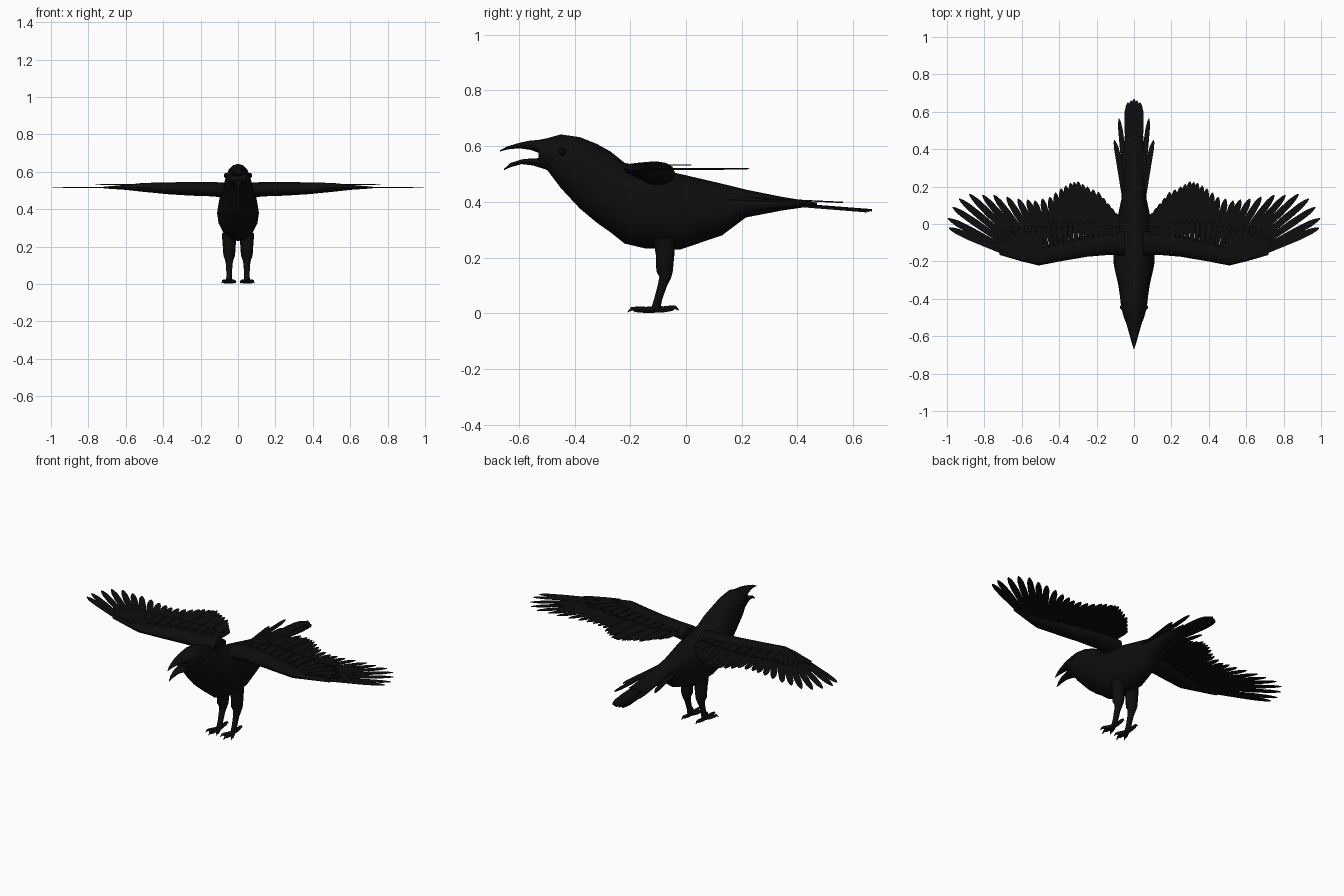
import bpy, bmesh, math
from mathutils import Vector

cube = bpy.data.objects.get("Cube")
if cube:
    bpy.data.objects.remove(cube)


def material(name, value):
    mat = bpy.data.materials.new(name)
    mat.use_nodes = True
    colour = (value, value, value, 1)
    mat.diffuse_color = colour
    mat.node_tree.nodes["Principled BSDF"].inputs["Base Color"].default_value = colour
    return mat


plumage = material("plumage black", 0.004)
eye_black = material("eye black", 0.002)


def finish(bm, name, mat=plumage, smooth=True):
    bmesh.ops.recalc_face_normals(bm, faces=bm.faces)
    mesh = bpy.data.meshes.new(name)
    bm.to_mesh(mesh)
    bm.free()
    mesh.materials.append(mat)
    obj = bpy.data.objects.new(name, mesh)
    bpy.context.collection.objects.link(obj)
    if smooth:
        bpy.ops.object.select_all(action='DESELECT')
        obj.select_set(True)
        bpy.context.view_layer.objects.active = obj
        bpy.ops.object.shade_smooth_by_angle(angle=math.radians(50))
    return obj


def loft(bm, rings, sides=14):
    """Skin elliptical rings given as (centre, half axis, half axis)."""
    loops = []
    for c, u, v in rings:
        angles = [2 * math.pi * i / sides for i in range(sides)]
        loops.append([bm.verts.new(Vector(c) + Vector(u) * math.cos(a) + Vector(v) * math.sin(a))
                      for a in angles])
    for a, b in zip(loops, loops[1:]):
        for i in range(sides):
            j = (i + 1) % sides
            bm.faces.new((a[i], a[j], b[j], b[i]))
    bm.faces.new(loops[0])
    bm.faces.new(loops[-1])


def along_y(bm, sections, sides=14):
    """Sections are (y, bottom, top, half width)."""
    loft(bm, [((0, y, (b + t) / 2), (w, 0, 0), (0, 0, (t - b) / 2))
              for y, b, t, w in sections], sides)


def tube(bm, points, sides=8):
    """Points are (x, y, z, radius)."""
    pts = [Vector(p[:3]) for p in points]
    rings = []
    for i, p in enumerate(points):
        d = (pts[min(i + 1, len(pts) - 1)] - pts[max(i - 1, 0)]).normalized()
        u = d.cross(Vector((0, 1, 0) if abs(d.z) > 0.7 else (0, 0, 1))).normalized()
        rings.append((pts[i], u * p[3], d.cross(u) * p[3]))
    loft(bm, rings, sides)


def feather(bm, root, tip, width, bend=0.0, thick=0.003):
    """Thin leaf-shaped plate from root to tip, bent sideways."""
    root, tip = Vector(root), Vector(tip)
    axis = tip - root
    across = axis.cross(Vector((0, 0, 1))).normalized()
    shape = [(0, 0.35), (0.3, 0.8), (0.7, 1), (0.88, 0.85), (0.96, 0.5), (1, 0.12)]
    right = [root + axis * t + across * (w * width + bend * t ** 3) for t, w in shape]
    left = [root + axis * t + across * (bend * t ** 3 - w * width) for t, w in shape]
    lift = Vector((0, 0, thick / 2))
    top = [bm.verts.new(p + lift) for p in right + left[::-1]]
    low = [bm.verts.new(p - lift) for p in right + left[::-1]]
    bm.faces.new(top)
    bm.faces.new(low[::-1])
    for i in range(len(top)):
        j = (i + 1) % len(top)
        bm.faces.new((top[i], low[i], low[j], top[j]))


def spread(points, count):
    """Evenly resample a polyline."""
    pts = [Vector(p) for p in points]
    out = []
    for i in range(count):
        f = i / (count - 1) * (len(pts) - 1)
        k = min(int(f), len(pts) - 2)
        out.append(pts[k].lerp(pts[k + 1], f - k))
    return out


# Body and head
bm = bmesh.new()
along_y(bm, [(-.53, .535, .622, .042), (-.5, .517, .628, .054), (-.45, .45, .642, .068),
             (-.38, .375, .632, .076), (-.32, .325, .608, .085), (-.27, .29, .58, .097),
             (-.22, .25, .54, .108), (-.147, .233, .524, .112), (-.02, .229, .5, .1),
             (.13, .28, .465, .068), (.215, .344, .444, .06), (.35, .37, .417, .056),
             (.47, .387, .397, .05)], 16)
finish(bm, "body")

# Open beak
bm = bmesh.new()
along_y(bm, [(-.47, .545, .632, .055), (-.52, .572, .624, .045), (-.56, .586, .621, .033),
             (-.6, .592, .612, .022), (-.64, .588, .6, .011), (-.667, .581, .586, .002)], 10)
finish(bm, "upper_beak")
bm = bmesh.new()
along_y(bm, [(-.46, .49, .56, .053), (-.505, .516, .558, .045), (-.55, .53, .557, .031),
             (-.59, .535, .553, .021), (-.63, .524, .54, .01), (-.653, .514, .519, .002)], 10)
finish(bm, "lower_beak")

# Tail: centre fan plus short curved feathers on each side
bm = bmesh.new()
for k in range(-2, 3):
    drop = abs(k) * .002
    feather(bm, (k * .012, .25, .402 - drop), (k * .016, .668 - abs(k) * .009, .37 - drop),
            .022, 0, .008)
for s in (-1, 1):
    feather(bm, (s * .04, .1, .42), (s * .068, .565, .398), .014, s * .012, .005)
    feather(bm, (s * .052, .1, .41), (s * .085, .45, .395), .015, s * .02, .005)
finish(bm, "tail_feathers", smooth=False)

# Feather root lines and tip lines, on the model's left side
flight_tips = [(.99, -.02), (.995, .03), (.97, .09), (.935, .135), (.88, .16), (.81, .155),
               (.75, .155), (.68, .145), (.62, .135), (.57, .13)]
inner_tips = [(.53, .125), (.45, .145), (.39, .19), (.34, .22), (.3, .228), (.25, .2),
              (.19, .17), (.14, .11), (.1, .06)]

for s, side in ((1, "left"), (-1, "right")):
    def place(p, z):
        return (s * p[0], p[1], z)

    # Wing arm
    bm = bmesh.new()
    arm = [(.05, -.17, -.04, .455, .54), (.13, -.165, -.04, .468, .545),
           (.25, -.175, -.06, .472, .545), (.38, -.197, -.09, .48, .543),
           (.51, -.222, -.13, .493, .54), (.6, -.2, -.145, .503, .53),
           (.72, -.165, -.145, .511, .52)]
    loft(bm, [((s * x, (a + b) / 2, (lo + hi) / 2), (0, (b - a) / 2, 0), (0, 0, (hi - lo) / 2))
              for x, a, b, lo, hi in arm], 12)
    finish(bm, side + "_wing_arm")

    # Long outer feathers, then dense inner feathers
    bm = bmesh.new()
    roots = spread([(.6, -.19), (.53, -.18), (.47, -.13)], len(flight_tips))
    for i, (r, t) in enumerate(zip(roots, flight_tips)):
        feather(bm, place(r, .515 + i * .0004), place(t, .515 + i * .0004), .019, 0, .002)
    tips = spread(inner_tips, 17)
    roots = spread([(.46, -.14), (.25, -.1), (.09, -.09)], 17)
    for i, (r, t) in enumerate(zip(roots, tips)):
        z = .518 + (i % 3) * .0015
        feather(bm, place(r, z), place(t, z), .019, 0, .002)
    finish(bm, side + "_flight_feathers", smooth=False)

    # Short covering feathers above
    bm = bmesh.new()
    roots = spread([(.58, -.19), (.5, -.17), (.3, -.12), (.1, -.1)], 24)
    tips = spread([(.76, -.1), (.66, -.01), (.52, .0), (.42, .015), (.3, .02), (.2, .01),
                   (.1, -.01)], 24)
    for i, (r, t) in enumerate(zip(roots, tips)):
        z = .531 + (i % 2) * .003
        feather(bm, place(r, z), place(t, z), .014, 0, .002)
    finish(bm, side + "_covert_feathers", smooth=False)

    # Leg: feathered thigh and thin shin
    bm = bmesh.new()
    x = s * .047
    tube(bm, [(x, -.08, .27, .04), (x, -.075, .21, .035), (x, -.077, .15, .031),
              (x, -.075, .128, .022), (x, -.085, .1, .017), (x, -.1, .05, .015),
              (x, -.11, .012, .017)], 10)
    finish(bm, side + "_leg")

    # Toes with hooked claws
    bm = bmesh.new()
    for dx, dy in ((-.035, -.075), (.003, -.1), (.04, -.075), (0, .085)):
        path = [(0, .014, .012), (.35, .012, .011), (.7, .014, .01), (.85, .016, .006),
                (1, .004, .001)]
        tube(bm, [(x + s * dx * t, -.11 + dy * t, z + (.006 * t if dy > 0 else 0), r)
                  for t, z, r in path])
    finish(bm, side + "_foot")

    # Eye
    bm = bmesh.new()
    bmesh.ops.create_uvsphere(bm, u_segments=12, v_segments=8, radius=.014)
    bmesh.ops.translate(bm, verts=bm.verts, vec=(s * .062, -.445, .58))
    finish(bm, side + "_eye", eye_black)
